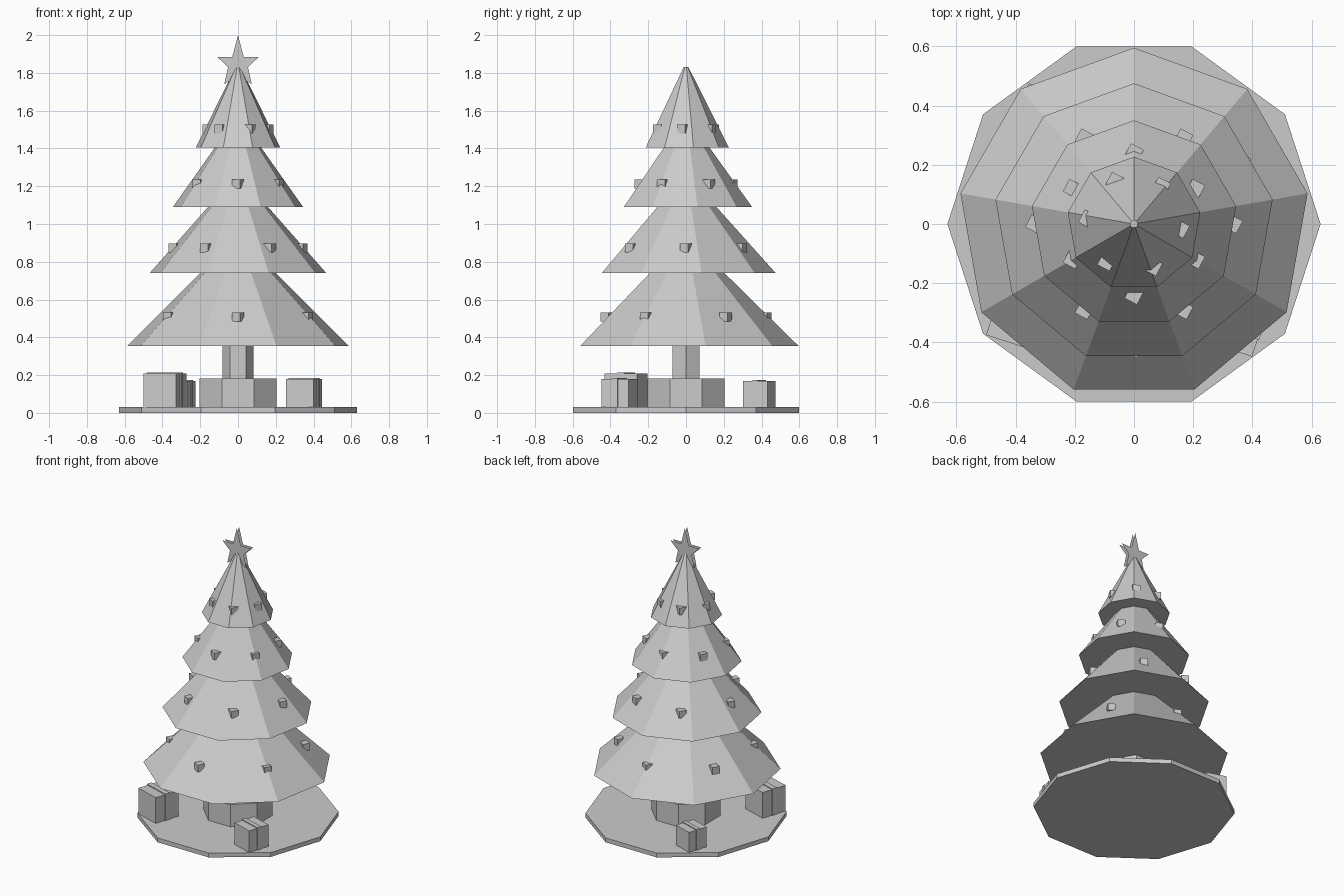
import bpy, bmesh, math
from math import cos, sin, pi, radians

if "Cube" in bpy.data.objects:
    bpy.data.objects.remove(bpy.data.objects["Cube"])


def finish(name, bm):
    bmesh.ops.recalc_face_normals(bm, faces=bm.faces[:])
    mesh = bpy.data.meshes.new(name)
    bm.to_mesh(mesh)
    bm.free()
    ob = bpy.data.objects.new(name, mesh)
    bpy.context.collection.objects.link(ob)
    return ob


def frustum(name, sides, r0, r1, z0, z1, start=0.0):
    """Closed flat-sided cone or prism, first corner at angle start."""
    bm = bmesh.new()
    rings = []
    for r, z in ((r0, z0), (r1, z1)):
        rings.append([bm.verts.new((r * cos(start + 2 * pi * i / sides),
                                    r * sin(start + 2 * pi * i / sides), z))
                      for i in range(sides)])
    a, b = rings
    bm.faces.new(a)
    bm.faces.new(b)
    for i in range(sides):
        j = (i + 1) % sides
        bm.faces.new((a[i], a[j], b[j], b[i]))
    return finish(name, bm)


def box(name, centre, size, turn):
    bm = bmesh.new()
    bmesh.ops.create_cube(bm, size=1)
    bmesh.ops.scale(bm, vec=size, verts=bm.verts[:])
    ob = finish(name, bm)
    ob.location = centre
    ob.rotation_euler.z = radians(turn)
    return ob


# Base, pot and trunk
frustum("base_disc", 10, 0.63, 0.63, 0, 0.03)
frustum("pot", 8, 0.22, 0.22, 0.03, 0.183, pi / 8)
frustum("trunk", 6, 0.083, 0.083, 0.183, 0.36)

# Branch tiers: bottom radius, top radius, bottom z, top z
tiers = [(0.595, 0.08, 0.355, 0.862), (0.475, 0.06, 0.74, 1.203),
         (0.35, 0.056, 1.09, 1.50), (0.227, 0.013, 1.405, 1.83)]
for n, (r0, r1, z0, z1) in enumerate(tiers, 1):
    frustum(f"branch_tier_{n}", 9, r0, r1, z0, z1, pi / 2)

# Ornaments: ring radius, height, first angle
rings = [(0.42, 0.507, 30), (0.335, 0.873, 0), (0.24, 1.212, 30), (0.157, 1.503, -6)]
for n, (r, z, start) in enumerate(rings, 1):
    for k in range(6):
        a = radians(start + 60 * k)
        box(f"ornament_{n}_{k + 1}", (r * cos(a), r * sin(a), z), (0.048,) * 3, -28)

# Gifts with a ribbon band: x, y, width, top z, turn
gifts = [(-0.386, -0.317, 0.18, 0.208, -18), (0.35, -0.352, 0.152, 0.18, -18),
         (-0.312, 0.388, 0.138, 0.168, -18)]
for n, (x, y, w, top, turn) in enumerate(gifts, 1):
    h = top - 0.03
    box(f"gift_{n}", (x, y, 0.03 + h / 2), (w, w, h), turn)
    box(f"gift_ribbon_{n}", (x, y, 0.03 + (h + 0.006) / 2),
        (w + 0.01, w * 0.2, h + 0.006), turn)

# Star: two thin sheets without a rim
half = [(0, 2.0), (0.03, 1.885), (0.11, 1.885), (0.053, 1.83), (0.073, 1.74), (0, 1.785)]
outline = half + [(-x, z) for x, z in half[-2:0:-1]]
bm = bmesh.new()
for y in (-0.012, 0.012):
    bm.faces.new([bm.verts.new((x, y, z)) for x, z in outline])
finish("star", bm)
